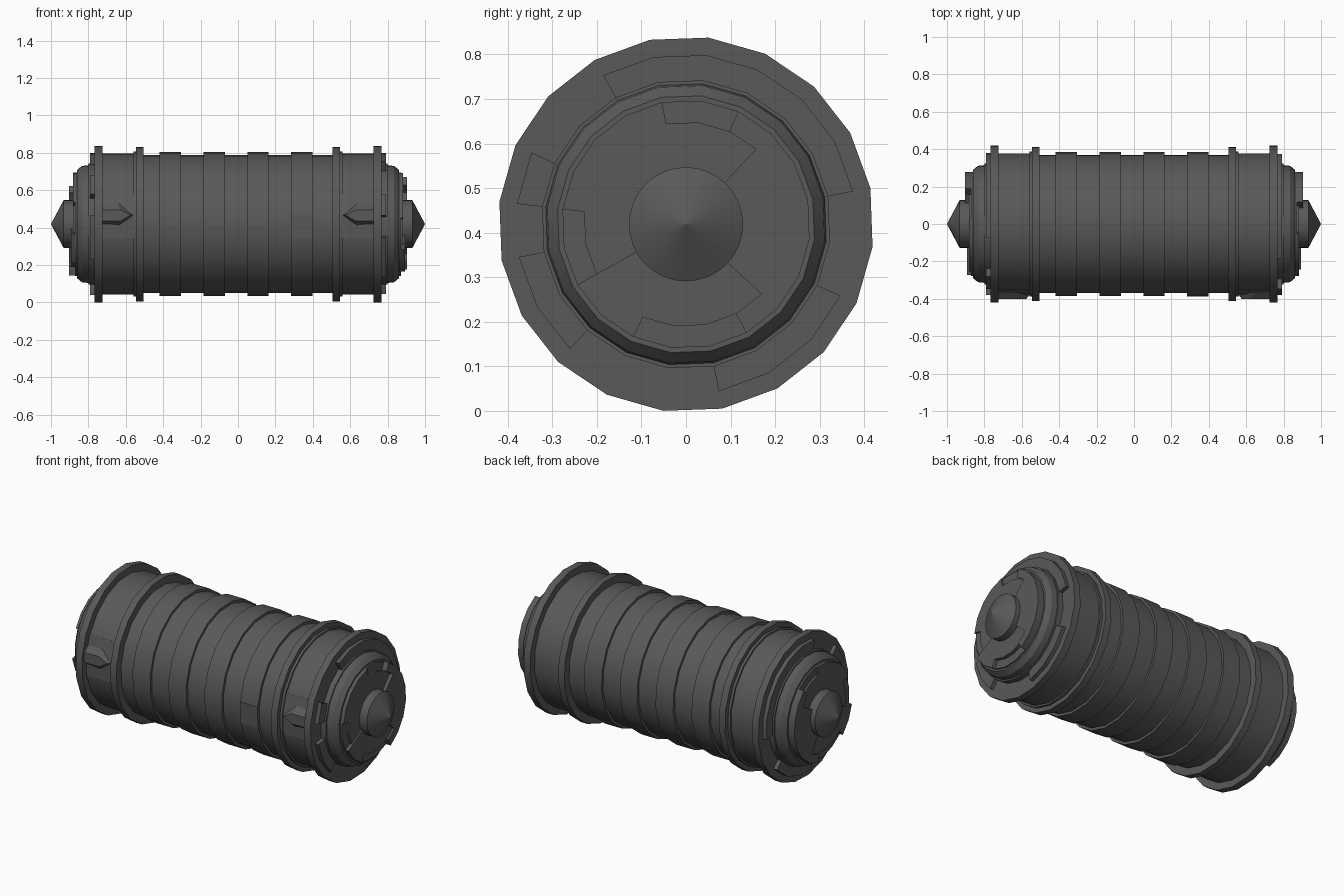
import bpy, bmesh
from math import sin, cos, radians

if "Cube" in bpy.data.objects:
    bpy.data.objects.remove(bpy.data.objects["Cube"])

CZ, N, OFF = 0.419, 20, 11.1          # axis height, side count, first corner angle

dark = bpy.data.materials.new("dark_metal")
dark.diffuse_color = (0.1, 0.1, 0.1, 1)
dark.use_nodes = True
dark.node_tree.nodes["Principled BSDF"].inputs["Base Color"].default_value = dark.diffuse_color


def corner(x, r, k, n=N):
    a = radians(OFF + k * 360 / n)
    return (x, r * cos(a), CZ + r * sin(a))


def finish(name, verts, faces, smooth=True):
    me = bpy.data.meshes.new(name)
    me.from_pydata(verts, [], faces)
    bm = bmesh.new()
    bm.from_mesh(me)
    bmesh.ops.remove_doubles(bm, verts=bm.verts, dist=1e-5)
    bmesh.ops.recalc_face_normals(bm, faces=bm.faces)
    bm.to_mesh(me)
    bm.free()
    ob = bpy.data.objects.new(name, me)
    bpy.context.collection.objects.link(ob)
    me.materials.append(dark)
    if smooth:
        bpy.ops.object.select_all(action='DESELECT')
        ob.select_set(True)
        bpy.context.view_layer.objects.active = ob
        bpy.ops.object.shade_smooth_by_angle(angle=radians(28))
    return ob


def lathe(name, profile, n=N):
    """Spin an (x, radius) profile around the long axis and cap both ends."""
    verts = [corner(x, r, k, n) for x, r in profile for k in range(n)]
    faces = [(i * n + k, i * n + (k + 1) % n, (i + 1) * n + (k + 1) % n, (i + 1) * n + k)
             for i in range(len(profile) - 1) for k in range(n)]
    faces += [tuple(range(n)), tuple(range(len(verts) - n, len(verts)))]
    return finish(name, verts, faces)


def arc(name, x0, x1, r0, r1, k0, k1, smooth=True):
    """Ring segment between two corner numbers."""
    verts, faces = [], []
    for k in range(k0, k1 + 1):
        verts += [corner(x0, r0, k), corner(x0, r1, k), corner(x1, r1, k), corner(x1, r0, k)]
    m = k1 - k0
    for i in range(m):
        for j in range(4):
            a, b = 4 * i + j, 4 * i + (j + 1) % 4
            faces.append((a, b, b + 4, a + 4))
    faces += [(0, 1, 2, 3), tuple(4 * m + j for j in range(4))]
    return finish(name, verts, faces, smooth)


# main barrel with four raised bands
profile = [(-0.515, 0.372)]
for a, b in ((-0.42, -0.305), (-0.185, -0.07), (0.05, 0.163), (0.283, 0.398)):
    profile += [(a, 0.372), (a, 0.387), (b, 0.387), (b, 0.372)]
profile.append((0.515, 0.372))
lathe("barrel", profile)
arc("band_plate", 0.283, 0.398, 0.37, 0.39, 9, 10)

for s, side, turn in ((1, "right", 0), (-1, "left", -1)):
    # collar with two flanges
    lathe(side + "_collar", [(s * x, r) for x, r in (
        (0.505, 0.36), (0.505, 0.416), (0.545, 0.416), (0.545, 0.39), (0.56, 0.39),
        (0.56, 0.38), (0.725, 0.38), (0.725, 0.4215), (0.767, 0.4215), (0.767, 0.30))])
    # stepped end dome
    lathe(side + "_dome", [(s * x, r) for x, r in (
        (0.76, 0.325), (0.80, 0.325), (0.80, 0.317), (0.835, 0.313), (0.862, 0.29),
        (0.862, 0.279), (0.872, 0.279), (0.872, 0.1))])
    # raised segments on the flange face
    for i, (a, b) in enumerate(((0, 6), (8, 9), (10, 12), (15, 18))):
        arc(f"{side}_flange_segment_{i}", s * 0.76, s * 0.79, 0.322, 0.382, a + turn, b + turn)
    # end plates at three heights: outer ring part and inner sector of each
    for i, (h, outer, inner) in enumerate((
            (0.903, (16, 23), (17, 22)), (0.883, (5, 9), (2, 11)), (0.892, (11, 13), (11, 17)))):
        for part, (a, b), r0, r1 in (("outer", outer, 0.23, 0.279), ("inner", inner, 0.1, 0.23)):
            arc(f"{side}_end_plate_{part}_{i}", s * 0.865, s * h, r0, r1, a + turn, b + turn)
    # pointed nose cap
    lathe(side + "_nose", [(s * x, r) for x, r in (
        (0.87, 0.128), (0.932, 0.128), (1.0, 0.0005))], 32)
    # front panel with a bevelled arrow
    arc(side + "_front_panel", s * 0.55, s * 0.73, 0.37, 0.384, 8, 10, False)
    base = [(0.728, 0.41), (0.64, 0.40), (0.55, 0.467), (0.64, 0.53), (0.728, 0.52)]
    top = [(0.728, 0.435), (0.63, 0.435), (0.575, 0.467), (0.63, 0.495), (0.728, 0.495)]
    verts = [(s * x, -0.365, z) for x, z in base] + [(s * x, -0.40, z) for x, z in top]
    faces = [(i, (i + 1) % 5, (i + 1) % 5 + 5, i + 5) for i in range(5)]
    finish(side + "_arrow", verts, faces + [(0, 1, 2, 3, 4), (5, 6, 7, 8, 9)], False)
